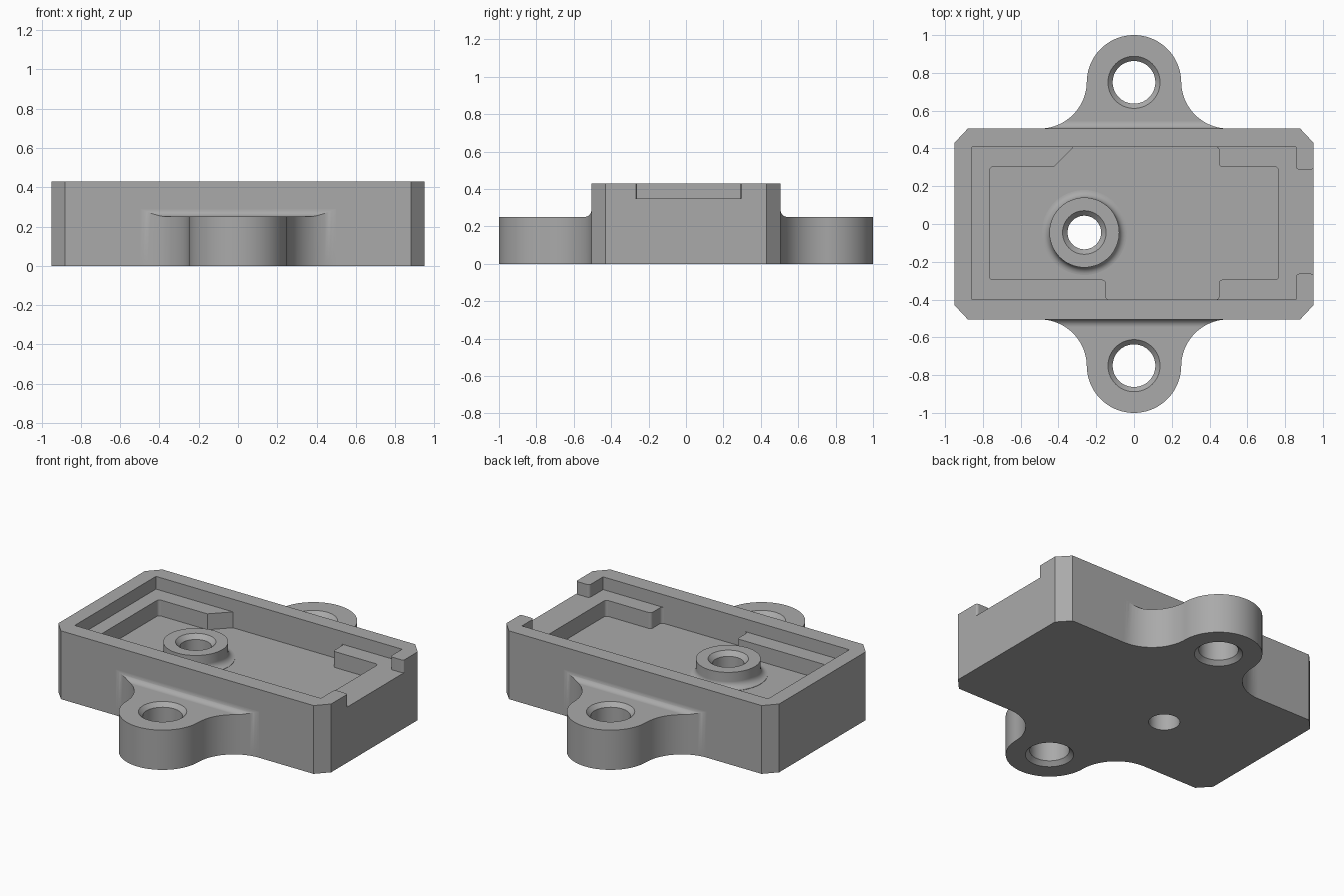
import bpy, bmesh
from math import sin, cos, pi, radians
from mathutils import Vector, Matrix

if "Cube" in bpy.data.objects:
    bpy.data.objects.remove(bpy.data.objects["Cube"], do_unlink=True)

grey = bpy.data.materials.new("plain grey")
grey.use_nodes = True
colour = (0.4, 0.4, 0.4, 1)
grey.diffuse_color = colour
grey.node_tree.nodes["Principled BSDF"].inputs["Base Color"].default_value = colour


def finish(bm, name):
    bmesh.ops.recalc_face_normals(bm, faces=bm.faces)
    mesh = bpy.data.meshes.new(name)
    bm.to_mesh(mesh)
    bm.free()
    mesh.materials.append(grey)
    obj = bpy.data.objects.new(name, mesh)
    bpy.context.collection.objects.link(obj)
    return obj


def arc(cx, cy, r, start, end, steps):
    angles = [radians(start + (end - start) * i / steps) for i in range(steps + 1)]
    return [(cx + r * cos(a), cy + r * sin(a)) for a in angles]


def rounded(corners, steps=5):
    """Polygon from (x, y, radius) corners, all rounded ones being right angles."""
    out = []
    for i, (x, y, r) in enumerate(corners):
        p = Vector((x, y))
        if r == 0:
            out.append((x, y))
            continue
        a = (Vector(corners[i - 1][:2]) - p).normalized() * r
        b = (Vector(corners[(i + 1) % len(corners)][:2]) - p).normalized() * r
        for k in range(steps + 1):
            t = pi / 2 * k / steps
            q = p + a * (1 - sin(t)) + b * (1 - cos(t))
            out.append((q.x, q.y))
    return out


def prism(name, outline, low, high, along_x=False):
    """Extrude an xy outline along z, or a yz outline along x."""
    place = (lambda u, v: (low, u, v)) if along_x else (lambda u, v: (u, v, low))
    bm = bmesh.new()
    face = bm.faces.new([bm.verts.new(place(u, v)) for u, v in outline])
    new = bmesh.ops.extrude_face_region(bm, geom=[face])["geom"]
    verts = [g for g in new if isinstance(g, bmesh.types.BMVert)]
    shift = (high - low, 0, 0) if along_x else (0, 0, high - low)
    bmesh.ops.translate(bm, verts=verts, vec=shift)
    return finish(bm, name)


def lathe(name, profile, x, y, steps=64):
    """Turn a (radius, z) profile about a vertical axis."""
    bm = bmesh.new()
    verts = [bm.verts.new((r, 0, z)) for r, z in profile]
    edges = [bm.edges.new(pair) for pair in zip(verts, verts[1:])]
    bmesh.ops.spin(bm, geom=verts + edges, cent=(0, 0, 0), axis=(0, 0, 1),
                   angle=2 * pi, steps=steps)
    bmesh.ops.remove_doubles(bm, verts=bm.verts, dist=0.0001)
    bmesh.ops.translate(bm, verts=bm.verts, vec=(x, y, 0))
    return finish(bm, name)


def combine(target, other, operation):
    mod = target.modifiers.new(operation.lower(), 'BOOLEAN')
    mod.operation, mod.solver, mod.object = operation, 'EXACT', other
    bpy.context.view_layer.objects.active = target
    bpy.ops.object.modifier_apply(modifier=mod.name)
    bpy.data.objects.remove(other, do_unlink=True)


# Main block with chamfered corners
X, Y, HEIGHT = 0.95, 0.505, 0.43
housing = prism("housing", [
    (0.88, -Y), (X, -0.43), (X, 0.43), (0.88, Y),
    (-0.88, Y), (-X, 0.43), (-X, -0.43), (-0.88, -Y)], 0, HEIGHT)

# Mounting ears, flared into the block and filleted against its wall
EAR_Y, EAR_R, EAR_TOP, FILLET = 0.75, 0.25, 0.25, 0.04
flare_y = Y + EAR_R
half = arc(0.5, flare_y, EAR_R, 270, 180, 20) + arc(0, EAR_Y, EAR_R, 0, 90, 24)
outline = [(0.5, 0.45)] + half + [(-x, y) for x, y in half[-2::-1]] + [(-0.5, 0.45)]
side = [(0.44, 0), (1.1, 0), (1.1, EAR_TOP)]
side += arc(Y + FILLET, EAR_TOP + FILLET, FILLET, 270, 180, 8)
side += [(0.44, EAR_TOP + FILLET)]
for sign in (1, -1):
    ear = prism("ear", outline, 0, 0.35)
    combine(ear, prism("ear_side", side, -0.6, 0.6, along_x=True), 'INTERSECT')
    if sign < 0:
        ear.data.transform(Matrix.Rotation(pi, 4, 'Z'))
    combine(housing, ear, 'UNION')

# Deep pocket, leaving raised shelves around its edge
R = 0.018
deep = rounded([
    (-0.765, -0.295, R), (-0.15, -0.295, R), (-0.15, -0.4, R), (0.45, -0.4, R),
    (0.45, -0.295, R), (0.765, -0.295, R), (0.765, 0.302, R), (0.45, 0.302, R),
    (0.45, 0.408, R), (-0.32, 0.408, 0), (-0.425, 0.302, 0), (-0.765, 0.302, R)])
combine(housing, prism("deep_pocket", deep, 0.25, 0.5), 'DIFFERENCE')

# Shallow pocket that opens through the side wall between two lips
lip = 0.952
shallow = rounded([
    (-0.857, -0.4, 0), (0.857, -0.4, 0), (0.857, -0.263, R), (lip, -0.263, R),
    (lip, -0.3, 0), (1.05, -0.3, 0), (1.05, 0.33, 0), (lip, 0.33, 0),
    (lip, 0.288, R), (0.857, 0.288, R), (0.857, 0.408, 0), (-0.857, 0.408, 0)])
combine(housing, prism("shallow_pocket", shallow, 0.35, 0.5), 'DIFFERENCE')

# Round boss with a filleted foot
BX, BY = -0.263, -0.045
foot = arc(0.225, 0.292, 0.04, 270, 180, 8)
boss = [(0, 0.2), (0.225, 0.2)] + foot + [(0.185, 0.35), (0, 0.35)]
combine(housing, lathe("boss", boss, BX, BY), 'UNION')

# Chamfered through holes
ear_hole = [(0, -0.025), (0.163, -0.025), (0.113, 0.025),
            (0.113, 0.225), (0.163, 0.275), (0, 0.275)]
boss_hole = [(0, -0.05), (0.089, -0.05), (0.089, 0.323), (0.14, 0.375), (0, 0.375)]
for profile, x, y in ((ear_hole, 0, EAR_Y), (ear_hole, 0, -EAR_Y), (boss_hole, BX, BY)):
    combine(housing, lathe("hole", profile, x, y), 'DIFFERENCE')

# Smooth curves, crisp edges
bpy.ops.object.select_all(action='DESELECT')
housing.select_set(True)
bpy.context.view_layer.objects.active = housing
bpy.ops.object.shade_smooth_by_angle(angle=radians(30))
housing.modifiers.new("even_shading", 'WEIGHTED_NORMAL').keep_sharp = True
